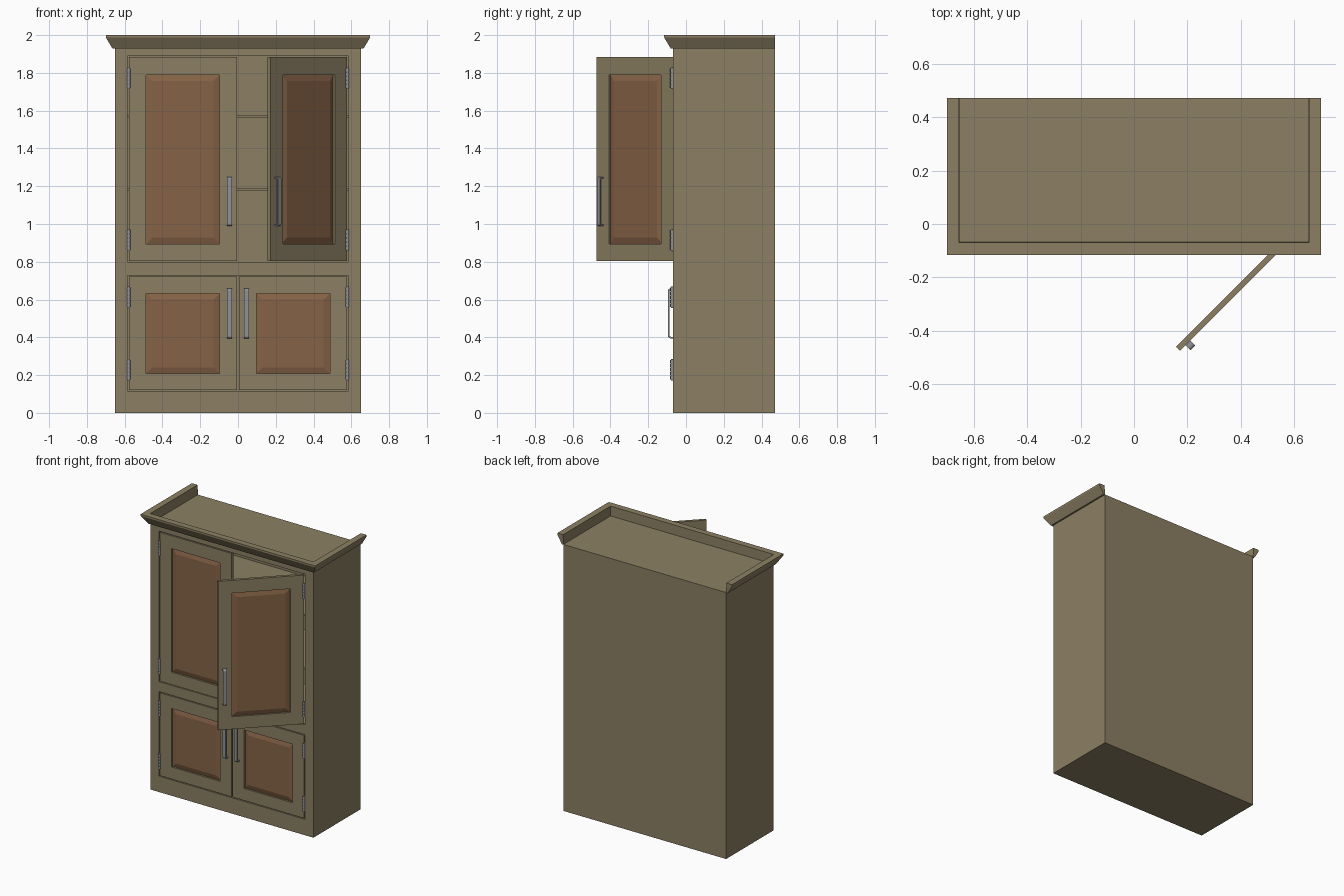
import bpy, bmesh, math
from mathutils import Vector

if "Cube" in bpy.data.objects:
    bpy.data.objects.remove(bpy.data.objects["Cube"])


def material(name, rgb):
    m = bpy.data.materials.new(name)
    m.diffuse_color = (*rgb, 1)
    m.use_nodes = True
    m.node_tree.nodes["Principled BSDF"].inputs["Base Color"].default_value = m.diffuse_color
    return m


WOOD = material("olive_wood", (0.262, 0.216, 0.126))
PANEL = material("brown_panel", (0.238, 0.124, 0.062))
METAL = material("grey_metal", (0.29, 0.29, 0.31))

HW, FRONT, BACK, TOP = 0.652, -0.068, 0.472, 1.93   # carcass limits
HINGE_X, DOOR_W, DOOR_T = 0.578, 0.574, 0.021


def finish(name, bm, mat):
    bmesh.ops.recalc_face_normals(bm, faces=bm.faces[:])
    me = bpy.data.meshes.new(name)
    bm.to_mesh(me)
    bm.free()
    me.materials.append(mat)
    ob = bpy.data.objects.new(name, me)
    bpy.context.collection.objects.link(ob)
    return ob


def add_box(bm, lo, hi):
    lo, hi = Vector(lo), Vector(hi)
    vs = bmesh.ops.create_cube(bm, size=1)["verts"]
    for v in vs:
        v.co = Vector([(lo[i] + hi[i]) / 2 + v.co[i] * (hi[i] - lo[i]) for i in range(3)])


def box(name, lo, hi, mat):
    bm = bmesh.new()
    add_box(bm, lo, hi)
    return finish(name, bm, mat)


def loft(bm, rings, closed):
    # Joins equal-length closed rings; closes the chain or caps its ends
    loops = [[bm.verts.new(p) for p in r] for r in rings]
    pairs = list(zip(loops, loops[1:])) + ([(loops[-1], loops[0])] if closed else [])
    n = len(loops[0])
    for a, b in pairs:
        for i in range(n):
            bm.faces.new((a[i], a[(i + 1) % n], b[(i + 1) % n], b[i]))
    if not closed:
        bm.faces.new(loops[0])
        bm.faces.new(loops[-1])


def rect(x0, x1, z0, z1, y, inset=0):
    return [(x0 + inset, y, z0 + inset), (x1 - inset, y, z0 + inset),
            (x1 - inset, y, z1 - inset), (x0 + inset, y, z1 - inset)]


# Carcass: solid block with two cavities and two door openings cut out
carcass = box("carcass", (-HW, FRONT, 0), (HW, BACK, TOP), WOOD)
OPENINGS = {"upper": (0.80, 1.89), "lower": (0.115, 0.727)}
for key, (z0, z1) in OPENINGS.items():
    cuts = [box("cavity_cutter", (-0.632, FRONT + 0.022, z0 - 0.004), (0.632, BACK - 0.015, z1 + 0.004), WOOD),
            box("opening_cutter", (-0.584, -0.2, z0), (0.584, 0.1, z1), WOOD)]
    for c in cuts:
        c.hide_render = True
        mod = carcass.modifiers.new("cut", 'BOOLEAN')
        mod.operation, mod.solver, mod.object = 'DIFFERENCE', 'EXACT', c
        bpy.context.view_layer.objects.active = carcass
        bpy.ops.object.modifier_apply(modifier=mod.name)
        bpy.data.objects.remove(c)

# Shelves in the upper cupboard
for i, z in enumerate((1.57, 1.183)):
    box(f"shelf_{i + 1}", (-0.632, FRONT + 0.04, z - 0.007), (0.632, BACK - 0.015, z + 0.007), WOOD)

# Crown moulding: profile swept around three sides, open at the back
profile = [(0.0, TOP - 0.002), (0.012, TOP - 0.002), (0.048, 1.988), (0.048, 2.0), (0.002, 2.0)]
bm = bmesh.new()
loft(bm, [[(-HW - o, BACK, z) for o, z in profile],
          [(-HW - o, FRONT - o, z) for o, z in profile],
          [(HW + o, FRONT - o, z) for o, z in profile],
          [(HW + o, BACK, z) for o, z in profile]], False)
finish("crown_moulding", bm, WOOD)


def handle_outline(z0, z1, depth, thick, r):
    # Rounded U shape as (y, z) points
    def side(d, a, b, rad):
        pts = [(0.0, a)]
        for c, base in ((a + rad, -90), (b - rad, 0)):
            for k in range(5):
                t = math.radians(base + 22.5 * k)
                pts.append((-(d - rad) - rad * math.cos(t), c + rad * math.sin(t)))
        return pts + [(0.0, b)]
    outer = side(depth, z0, z1, r)
    inner = side(depth - thick, z0 + thick, z1 - thick, r - thick * 0.6)
    return outer, inner


def door(label, s, z0, z1, p0, p1, h0, h1, angle=0):
    # s = +1 right door, -1 left door; local origin is the hinge line
    def mirrored(ring):
        return [(s * x, y, z) for x, y, z in ring]
    parts = []
    a, b = -0.481, -0.092
    # frame of stiles and rails
    bm = bmesh.new()
    loft(bm, [mirrored(r) for r in (rect(-DOOR_W, 0, z0, z1, 0), rect(a, b, p0, p1, 0),
                                    rect(a, b, p0, p1, DOOR_T), rect(-DOOR_W, 0, z0, z1, DOOR_T))], True)
    parts.append(finish(label + "_door_frame", bm, WOOD))
    # raised panel
    bm = bmesh.new()
    loft(bm, [mirrored(r) for r in (rect(a, b, p0, p1, 0.018), rect(a, b, p0, p1, 0.013),
                                    rect(a, b, p0, p1, 0.003, 0.033))], False)
    parts.append(finish(label + "_door_panel", bm, PANEL))
    # strap handle
    bm = bmesh.new()
    outer, inner = handle_outline(h0, h1, 0.027, 0.008, 0.012)
    rings = []
    for (yo, zo), (yi, zi) in zip(outer, inner):
        rings.append([(s * -0.545, yo, zo), (s * -0.52, yo, zo), (s * -0.52, yi, zi), (s * -0.545, yi, zi)])
    loft(bm, rings, False)
    parts.append(finish(label + "_door_handle", bm, METAL))
    for ob in parts:
        ob.location = (s * HINGE_X, FRONT, 0)
        ob.rotation_euler.z = s * angle


def hinge(name, x, zc):
    # stacked knuckles on a pin, with a thin leaf behind
    bm = bmesh.new()
    h, n = 0.108, 5
    step = h / n

    def cyl(r, z, depth):
        vs = bmesh.ops.create_cone(bm, cap_ends=True, segments=14, radius1=r, radius2=r, depth=depth)["verts"]
        bmesh.ops.translate(bm, verts=vs, vec=(x, FRONT - 0.006, z))
    for i in range(n):
        cyl(0.0095, zc - h / 2 + step * (i + 0.5), step - 0.003)
    cyl(0.006, zc, h + 0.006)
    add_box(bm, (x - 0.01, FRONT - 0.003, zc - h / 2), (x + 0.01, FRONT + 0.003, zc + h / 2))
    ob = finish(name, bm, METAL)
    bpy.ops.object.select_all(action='DESELECT')
    ob.select_set(True)
    bpy.context.view_layer.objects.active = ob
    bpy.ops.object.shade_smooth_by_angle(angle=math.radians(35))


# Doors and hinges, only the upper right door stands open
for s, side in ((-1, "left"), (1, "right")):
    door("upper_" + side, s, 0.805, 1.883, 0.895, 1.79, 0.99, 1.25, math.radians(45) if s > 0 else 0)
    door("lower_" + side, s, 0.121, 0.721, 0.208, 0.632, 0.395, 0.658)
    for i, z in enumerate((1.772, 0.915, 0.612, 0.228)):
        hinge(f"{side}_hinge_{i + 1}", s * 0.579, z)
